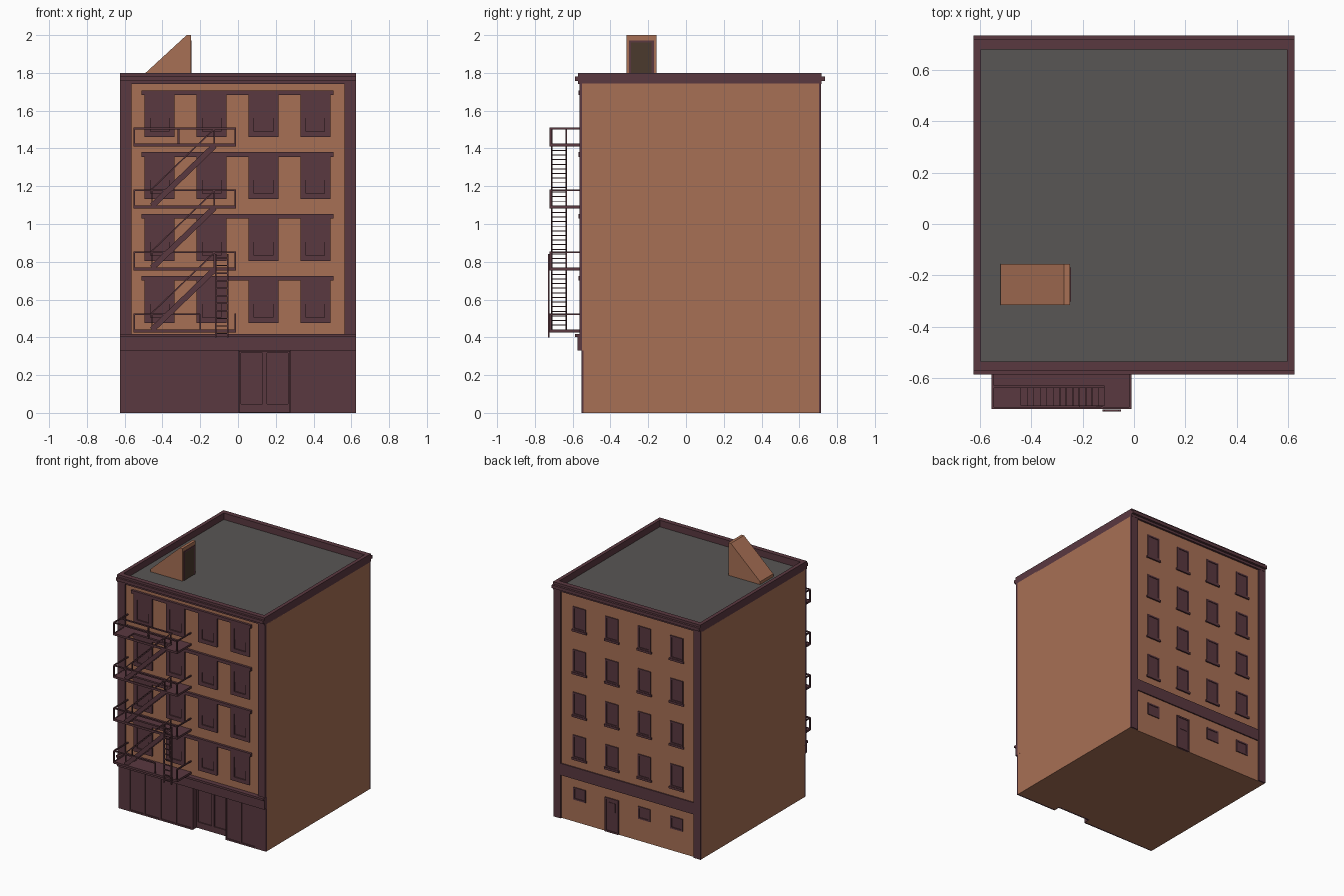
import bpy, bmesh
from mathutils import Vector, Matrix

if "Cube" in bpy.data.objects:
    bpy.data.objects.remove(bpy.data.objects["Cube"])


def mat(name, rgb):
    m = bpy.data.materials.new(name)
    m.diffuse_color = (*rgb, 1)
    m.use_nodes = True
    m.node_tree.nodes["Principled BSDF"].inputs["Base Color"].default_value = m.diffuse_color
    return m


BRICK = mat("brick", (0.39, 0.16, 0.09))
TRIM = mat("trim", (0.102, 0.04, 0.051))
ROOF = mat("roofing", (0.098, 0.093, 0.089))
DOOR = mat("dark_door", (0.07, 0.042, 0.026))


def finish(name, bm, m):
    bmesh.ops.recalc_face_normals(bm, faces=bm.faces)
    me = bpy.data.meshes.new(name)
    bm.to_mesh(me)
    bm.free()
    me.materials.append(m)
    ob = bpy.data.objects.new(name, me)
    bpy.context.collection.objects.link(ob)
    return ob


def build(name, m, boxes=(), bars=()):
    """boxes: (x0,x1,y0,y1,z0,z1); bars: (start, end, width, height)"""
    bm = bmesh.new()
    for x0, x1, y0, y1, z0, z1 in boxes:
        mx = Matrix.Translation(((x0 + x1) / 2, (y0 + y1) / 2, (z0 + z1) / 2))
        bmesh.ops.create_cube(bm, size=1, matrix=mx @ Matrix.Diagonal((x1 - x0, y1 - y0, z1 - z0, 1)))
    for a, b, w, h in bars:
        a, b = Vector(a), Vector(b)
        d = b - a
        mx = Matrix.Translation((a + b) / 2) @ d.to_track_quat('X', 'Z').to_matrix().to_4x4()
        bmesh.ops.create_cube(bm, size=1, matrix=mx @ Matrix.Diagonal((d.length, w, h, 1)))
    return finish(name, bm, m)


def prism(name, m, pts, vec):
    bm = bmesh.new()
    f = bm.faces.new([bm.verts.new(p) for p in pts])
    r = bmesh.ops.extrude_face_region(bm, geom=[f])
    bmesh.ops.translate(bm, vec=vec, verts=[v for v in r["geom"] if isinstance(v, bmesh.types.BMVert)])
    return finish(name, bm, m)


def ring(x0, x1, z0, z1, y0, y1, t):
    """rectangular frame in the xz plane"""
    return [(x0, x0 + t, y0, y1, z0, z1), (x1 - t, x1, y0, y1, z0, z1),
            (x0 + t, x1 - t, y0, y1, z0, z0 + t), (x0 + t, x1 - t, y0, y1, z1 - t, z1)]


W, F, B = 0.625, -0.55, 0.703          # half width, front wall, back wall
COLS = [-0.415, -0.14, 0.135, 0.41]
PITCH = 0.328

# Brick mass: upper block and ground floor with a recessed entrance
build("brick_body", BRICK, [(-W, W, F, B, 0.33, 1.745)])
plan = [(-W, -0.543), (0.0, -0.543), (0.0, -0.495), (0.28, -0.495), (0.28, -0.543), (W, -0.543), (W, B), (-W, B)]
prism("ground_floor_body", BRICK, [(x, y, 0) for x, y in plan], (0, 0, 0.33))

# Corner pilasters, front and back
build("pilasters", TRIM, [b for s in (-1, 1) for b in (
    (min(s * W, s * 0.565), max(s * W, s * 0.565), -0.565, F, 0.41, 1.75),
    (min(s * W, s * 0.565), max(s * W, s * 0.565), B, 0.716, 0, 1.75))])

# Band courses above the ground floor
build("band_courses", TRIM, [(-W, W, -0.574, F + 0.01, 0.33, 0.402), (-W, W, -0.587, F + 0.01, 0.402, 0.418),
                             (-0.565, 0.565, B - 0.01, 0.712, 0.33, 0.42)])

# Parapet and cornice around the roof
build("parapet", TRIM, [(-W, W, -0.572, -0.535, 1.74, 1.8), (-W, W, 0.68, 0.718, 1.74, 1.8),
                        (-W, -0.597, -0.535, 0.68, 1.74, 1.8), (0.597, W, -0.535, 0.68, 1.74, 1.8)])
build("cornice", TRIM, [(-W, W, -0.587, -0.572, 1.758, 1.782), (-W, W, 0.718, 0.735, 1.758, 1.782)])
build("roof", ROOF, [(-0.6, 0.6, -0.54, 0.685, 1.735, 1.75)])

# Stair bulkhead on the roof, with its door
prof = [(-0.52, 1.745), (-0.25, 1.745), (-0.25, 2.0), (-0.272, 2.0), (-0.52, 1.772)]
prism("roof_bulkhead", BRICK, [(x, -0.315, z) for x, z in prof], (0, 0.16, 0))
build("bulkhead_door", DOOR, [(-0.26, -0.247, -0.29, -0.182, 1.745, 1.96)])
build("bulkhead_door_frame", TRIM, [(-0.26, -0.245, -0.302, -0.29, 1.745, 1.972),
                                    (-0.26, -0.245, -0.182, -0.17, 1.745, 1.972),
                                    (-0.26, -0.245, -0.29, -0.182, 1.96, 1.972)])

# Shopfront: piers, rails and panels
shop = [(-W, -0.54, -0.553, -0.54, 0, 0.33), (0.54, W, -0.553, -0.54, 0, 0.33)]
panes = []
for x0, x1 in ((-0.54, -0.275), (-0.275, -0.005), (0.28, 0.54)):
    xm = (x0 + x1) / 2
    shop += [(x0, x1, -0.553, -0.54, 0, 0.012), (x0, x1, -0.553, -0.54, 0.322, 0.33)]
    shop += [(x - 0.005, x + 0.005, -0.553, -0.54, 0.012, 0.322) for x in (x0 + 0.005, xm, x1 - 0.005)]
    panes.append((x0, x1, -0.546, -0.54, 0.012, 0.322))
build("shopfront_frame", TRIM, shop)
build("shopfront_panels", TRIM, panes)
build("entrance_doors", TRIM, [(0.0, 0.28, -0.5, -0.49, 0, 0.33), (-0.005, 0.002, -0.55, -0.495, 0, 0.33),
                               (0.278, 0.285, -0.55, -0.495, 0, 0.33)]
      + ring(0.004, 0.141, 0.02, 0.328, -0.508, -0.5, 0.012)
      + ring(0.141, 0.276, 0.02, 0.328, -0.508, -0.5, 0.012)
      + [(0.004, 0.276, -0.508, -0.5, 0.002, 0.048)])

# Windows, both facades
frames, sashes, lintels, back, back_panes = [], [], [], [], []
for r in range(4):
    z = 0.476 + r * PITCH
    lintels.append((-0.51, 0.505, -0.568, F + 0.01, z + 0.224, z + 0.248))
    for c in COLS:
        frames += ring(c - 0.079, c + 0.079, z, z + 0.226, -0.562, F + 0.01, 0.03)
        frames.append((c - 0.049, c + 0.049, -0.562, F + 0.01, z + 0.185, z + 0.2))
        sashes += [(c - 0.05, c + 0.05, -0.557, F + 0.01, z + 0.1, z + 0.19),
                   (c - 0.05, c + 0.05, -0.553, F + 0.01, z + 0.025, z + 0.1)]
        back += ring(c - 0.054, c + 0.054, z + 0.015, z + 0.19, B - 0.01, 0.71, 0.012)
        back.append((c - 0.062, c + 0.062, B - 0.01, 0.714, z, z + 0.016))
        back_panes.append((c - 0.05, c + 0.05, B - 0.01, 0.705, z + 0.02, z + 0.185))
for c in (COLS[0], COLS[1], COLS[3]):
    back += ring(c - 0.052, c + 0.052, 0.17, 0.265, B - 0.01, 0.71, 0.012)
    back_panes.append((c - 0.048, c + 0.048, B - 0.01, 0.705, 0.175, 0.26))
build("front_window_frames", TRIM, frames)
build("front_window_sashes", TRIM, sashes)
build("front_lintels", TRIM, lintels)
build("back_window_frames", TRIM, back)
build("back_window_panes", TRIM, back_panes)
d = COLS[2]
build("back_door", TRIM, [(d - 0.05, d + 0.05, B - 0.01, 0.706, 0, 0.25)]
      + ring(d - 0.057, d + 0.057, 0, 0.262, B - 0.01, 0.711, 0.012)
      + [(d - 0.03, d + 0.03, B, 0.709, 0.16, 0.23)])

# Fire escape: platforms with stair openings, railings, flights
XL, XR, YO, YI, T = -0.55, -0.015, -0.717, -0.634, 0.009
decks, rails, stairs = [], [], []
for i in range(4):
    z = 0.428 + i * PITCH
    t, zr = z + 0.012, z + 0.094
    decks += [(XL, XR, YI, F + 0.005, z, t)]
    if i:
        decks += [(XL, -0.44, YO, YI, z, t), (-0.115, XR, YO, YI, z, t), (-0.44, -0.115, YO, YO + T, z, t)]
    else:
        decks += [(XL, XR, YO, YI, z, t)]
    for x in (XL, XR):
        rails += [((x, YO, zr), (x, F, zr), T, T), ((x, YO, z), (x, YO, zr), T, T),
                  ((x, YO, z + 0.006), (x, F, z + 0.006), T, 0.016)]
    rails.append(((XL, YO, z + 0.006), (XR, YO, z + 0.006), T, 0.016))
    xe = XR if i else -0.2
    rails.append(((XL, YO, zr), (xe, YO, zr), T, T))
    if i == 0:
        rails.append(((xe, YO, z), (xe, YO, zr), T, T))
    if i == 3:
        rails += [((XL, YI, zr), (-0.115, YI, zr), T, T), ((-0.315, YI, z), (-0.315, YI, zr), T, T)]
    else:
        a, b, n = -0.455, -0.125, 13
        for y in (YO + 0.006, YI):
            stairs += [((a, y, t), (b, y, t + PITCH - 0.01), 0.007, 0.03),
                       ((a, y, t + 0.09), (b, y, t + PITCH + 0.08), 0.007, 0.007),
                       ((a, y, t), (a, y, t + 0.092), 0.007, 0.007),
                       ((b, y, t + PITCH - 0.01), (b, y, t + PITCH + 0.082), 0.007, 0.007)]
        for k in range(1, n):
            x, zz = a + (b - a) * k / n, t + (PITCH - 0.01) * k / n
            stairs.append(((x, YO + 0.006, zz), (x, YI, zz), 0.024, 0.005))
build("fire_escape_platforms", TRIM, decks)
build("fire_escape_railings", TRIM, bars=rails)
build("fire_escape_stairs", TRIM, bars=stairs)

# Drop ladder on the lowest platform
ladder = [((x, -0.727, 0.4), (x, -0.727, 0.84), 0.009, 0.009) for x in (-0.118, -0.055)]
ladder += [((-0.118, -0.727, 0.42 + k * 0.04), (-0.055, -0.727, 0.42 + k * 0.04), 0.007, 0.007) for k in range(11)]
build("drop_ladder", TRIM, bars=ladder)
